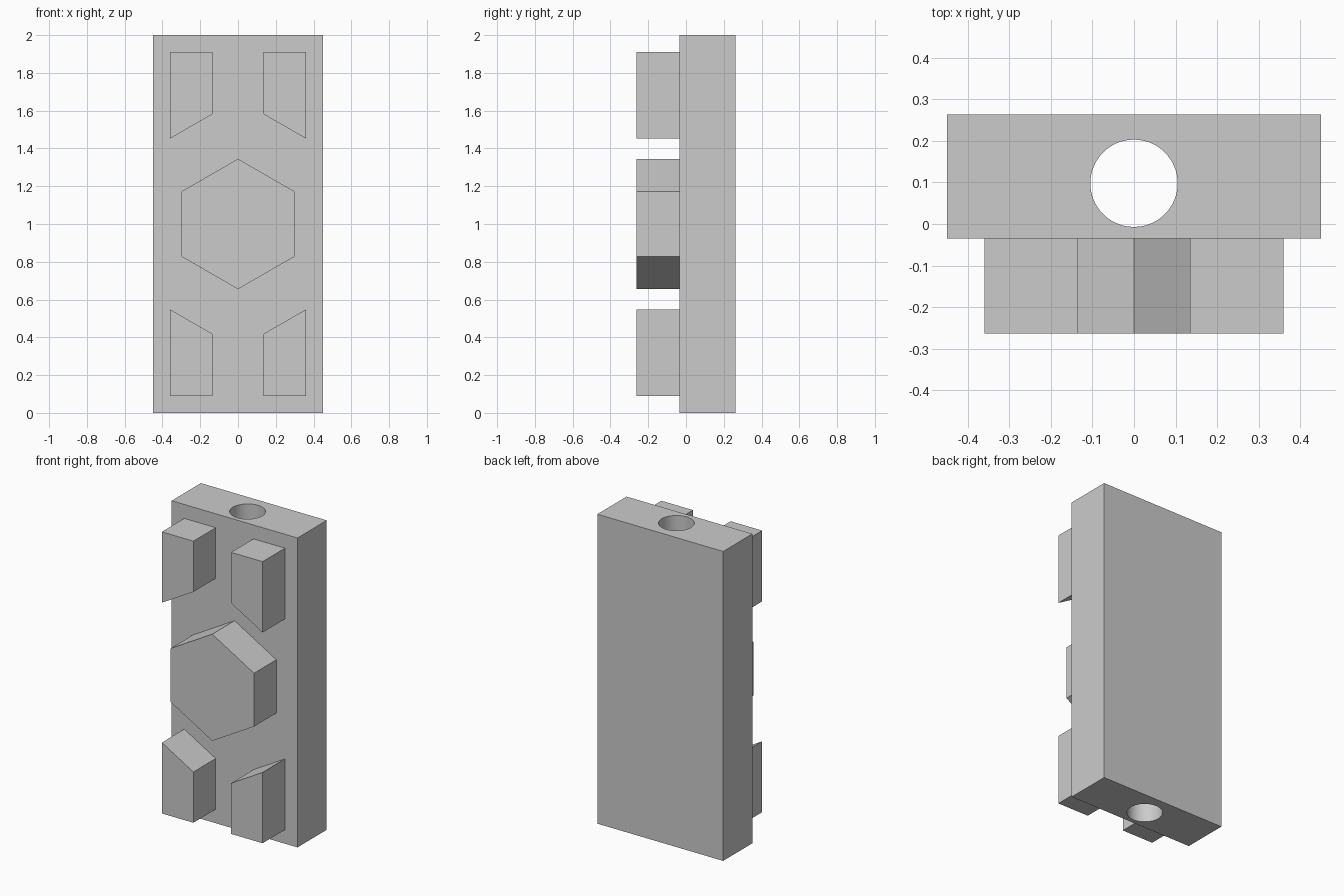
import bpy
import bmesh
import math
from mathutils import Vector

cube = bpy.data.objects.get("Cube")
if cube:
    bpy.data.objects.remove(cube, do_unlink=True)

GREY = (0.6, 0.6, 0.6, 1.0)
grey = bpy.data.materials.new("light grey")
grey.use_nodes = True
grey.diffuse_color = GREY
grey.node_tree.nodes["Principled BSDF"].inputs["Base Color"].default_value = GREY

FRONT, FACE, BACK = -0.263, -0.035, 0.263


def prism(name, outline, start, sweep):
    """Sweep a closed 3D outline from start along a vector."""
    bm = bmesh.new()
    base = bm.faces.new([bm.verts.new(Vector(start) + Vector(p)) for p in outline])
    moved = bmesh.ops.extrude_face_region(bm, geom=[base])["geom"]
    bmesh.ops.translate(bm, vec=sweep,
                        verts=[v for v in moved if isinstance(v, bmesh.types.BMVert)])
    bmesh.ops.recalc_face_normals(bm, faces=bm.faces)
    mesh = bpy.data.meshes.new(name)
    bm.to_mesh(mesh)
    bm.free()
    mesh.materials.append(grey)
    obj = bpy.data.objects.new(name, mesh)
    bpy.context.collection.objects.link(obj)
    return obj


def ring(radius, count):
    angles = [math.tau * i / count for i in range(count)]
    return [(radius * math.sin(a), radius * math.cos(a)) for a in angles]


# Back plate with a round bore running its full height
w = 0.45
plate = prism("back_plate", [(-w, FACE, 0), (w, FACE, 0), (w, BACK, 0), (-w, BACK, 0)],
              (0, 0, 0), (0, 0, 2))
cutter = prism("bore_cutter", [(x, y, 0) for x, y in ring(0.105, 64)],
               (0, 0.098, -0.1), (0, 0, 2.2))
cutter.hide_render = True
bore = plate.modifiers.new("bore", 'BOOLEAN')
bore.operation = 'DIFFERENCE'
bore.solver = 'EXACT'
bore.object = cutter
bpy.context.view_layer.objects.active = plate
plate.select_set(True)
bpy.ops.object.modifier_apply(modifier=bore.name)
bpy.data.objects.remove(cutter, do_unlink=True)
bpy.ops.object.shade_smooth_by_angle(angle=math.radians(30))

# Central hexagonal boss, point up
prism("hexagon_boss", [(x, 0, z) for x, z in ring(0.345, 6)],
      (0, FRONT, 1.0), (0, FACE - FRONT, 0))

# Four corner blocks with slanted inner ends, mirrored about the centre
profile = [(0.135, 0.91), (0.36, 0.91), (0.36, 0.452), (0.135, 0.582)]
for side, sx in (("left", 1), ("right", -1)):
    for level, sz in (("upper", 1), ("lower", -1)):
        prism(f"{level}_{side}_block", [(sx * x, 0, sz * z) for x, z in profile],
              (0, FRONT, 1.0), (0, FACE - FRONT, 0))
